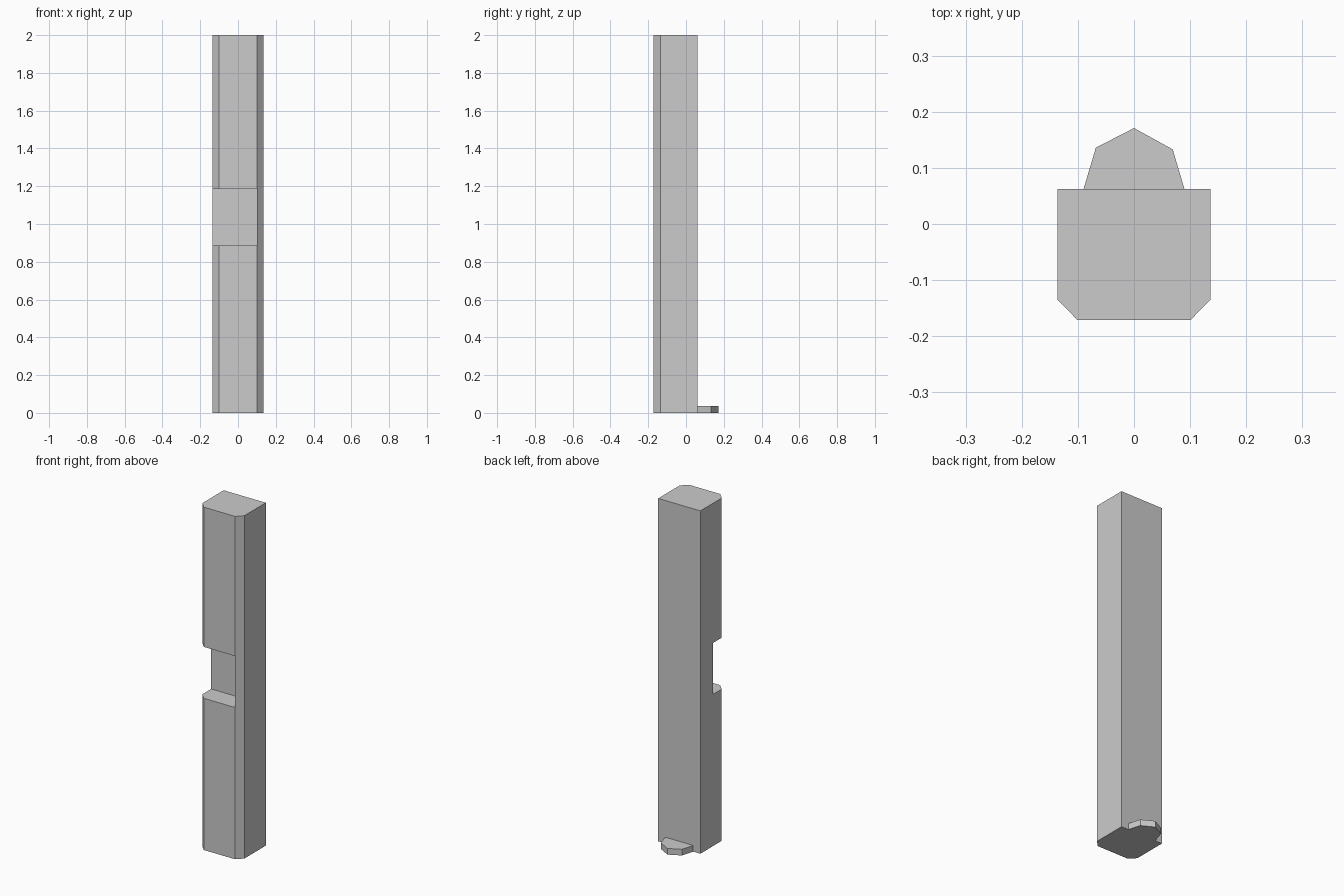
import bpy
import bmesh

if "Cube" in bpy.data.objects:
    bpy.data.objects.remove(bpy.data.objects["Cube"])


def prism(name, outline, z0, z1):
    """Extrude a closed xy outline from z0 up to z1."""
    bm = bmesh.new()
    base = bm.faces.new([bm.verts.new((x, y, z0)) for x, y in outline])
    top = bmesh.ops.extrude_face_region(bm, geom=[base])["geom"]
    verts = [g for g in top if isinstance(g, bmesh.types.BMVert)]
    bmesh.ops.translate(bm, verts=verts, vec=(0, 0, z1 - z0))
    bmesh.ops.recalc_face_normals(bm, faces=bm.faces)
    mesh = bpy.data.meshes.new(name)
    bm.to_mesh(mesh)
    bm.free()
    obj = bpy.data.objects.new(name, mesh)
    bpy.context.collection.objects.link(obj)
    return obj


W, BACK, FRONT, CHAMFER = 0.136, 0.062, -0.171, 0.036

# Tall post with the two front corners chamfered
half = [(W, BACK), (W, FRONT + CHAMFER), (W - CHAMFER + 0.001, FRONT)]
post = prism("post", half + [(-x, y) for x, y in reversed(half)], 0, 2)

# Notch cut in from the front and left, leaving the right wall standing
cutter = prism("notch_cutter",
               [(-0.3, -0.3), (0.1, -0.3), (0.1, -0.053), (-0.3, -0.053)],
               0.885, 1.185)
cutter.hide_render = True
cutter.hide_set(True)
cut = post.modifiers.new("notch", 'BOOLEAN')
cut.operation = 'DIFFERENCE'
cut.solver = 'EXACT'
cut.object = cutter
bpy.context.view_layer.objects.active = post
bpy.ops.object.modifier_apply(modifier=cut.name)
bpy.data.objects.remove(cutter)

# Low faceted foot at the back
prism("foot",
      [(0.09, BACK), (0.069, 0.133), (0, 0.171), (-0.068, 0.136), (-0.09, BACK)],
      0, 0.036)
